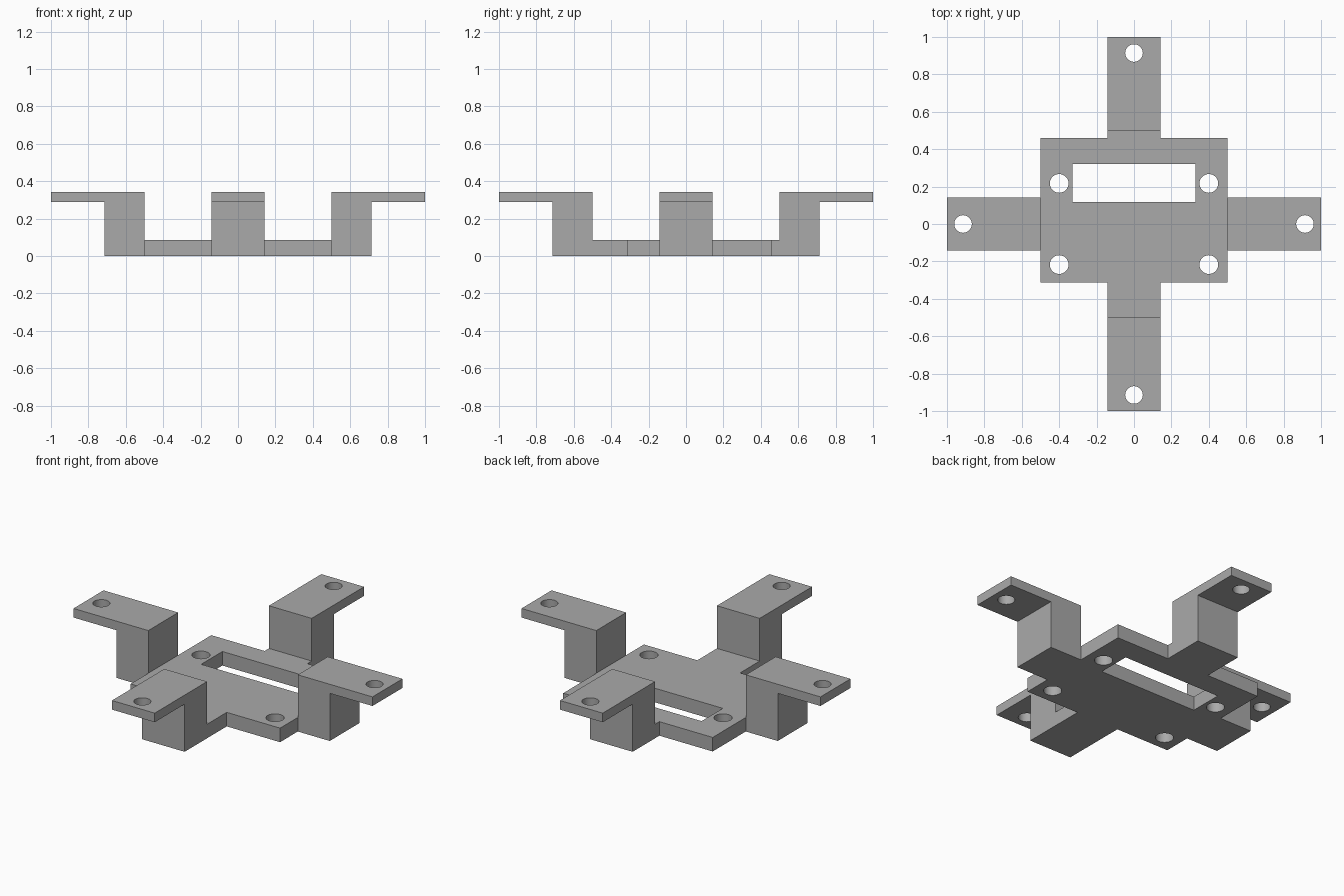
import bpy, bmesh, math
from mathutils import Matrix, Vector

if "Cube" in bpy.data.objects:
    bpy.data.objects.remove(bpy.data.objects["Cube"])

HALF_W, PLATE_T, LIP_Z, TOP_Z = 0.143, 0.085, 0.288, 0.343
INNER, OUTER = 0.5, 0.714

grey = bpy.data.materials.new("plain grey")
grey.diffuse_color = (0.4, 0.4, 0.4, 1)
grey.use_nodes = True
grey.node_tree.nodes["Principled BSDF"].inputs["Base Color"].default_value = grey.diffuse_color


def prism(name, outline, depth, matrix=Matrix()):
    """Extrude a closed 2D outline along z, then place it."""
    bm = bmesh.new()
    face = bm.faces.new([bm.verts.new((x, y, 0)) for x, y in outline])
    ext = bmesh.ops.extrude_face_region(bm, geom=[face])
    verts = [v for v in ext["geom"] if isinstance(v, bmesh.types.BMVert)]
    bmesh.ops.translate(bm, verts=verts, vec=(0, 0, depth))
    bmesh.ops.recalc_face_normals(bm, faces=bm.faces)
    bm.transform(matrix)
    mesh = bpy.data.meshes.new(name)
    bm.to_mesh(mesh)
    bm.free()
    mesh.materials.append(grey)
    obj = bpy.data.objects.new(name, mesh)
    bpy.context.collection.objects.link(obj)
    return obj


def combine(target, tool, operation):
    """Apply a boolean and discard the tool."""
    mod = target.modifiers.new("boolean", "BOOLEAN")
    mod.object, mod.operation, mod.solver = tool, operation, "EXACT"
    bpy.context.view_layer.objects.active = target
    bpy.ops.object.modifier_apply(modifier=mod.name)
    bpy.data.objects.remove(tool)


# Base plate with tongues reaching under the front and back arms
w, e, front, back = HALF_W, 0.5, -0.312, 0.459
bracket = prism("mounting_bracket", [
    (-e, front), (-w, front), (-w, -0.6), (w, -0.6), (w, front), (e, front),
    (e, back), (w, back), (w, 0.6), (-w, 0.6), (-w, back), (-e, back)], PLATE_T)

# Four stepped arms: upright block with a thin outward lip
arm_profile = [(INNER, 0), (OUTER, 0), (OUTER, LIP_Z), (1, LIP_Z), (1, TOP_Z), (INNER, TOP_Z)]
upright = Matrix.Translation((0, HALF_W, 0)) @ Matrix.Rotation(math.pi / 2, 4, "X")
for i in range(4):
    turn = Matrix.Rotation(i * math.pi / 2, 4, "Z")
    combine(bracket, prism("arm", arm_profile, 2 * HALF_W, turn @ upright), "UNION")

# Rectangular window in the plate
below = Matrix.Translation((0, 0, -0.1))
window = [(-0.329, 0.118), (0.329, 0.118), (0.329, 0.321), (-0.329, 0.321)]
combine(bracket, prism("window_cutter", window, 0.3, below), "DIFFERENCE")

# Screw holes: one per lip, four in the plate
holes = [(0.914, 0, 0.047), (-0.914, 0, 0.047), (0, 0.914, 0.047), (0, -0.914, 0.047)]
holes += [(sx * 0.4, sy * 0.217, 0.05) for sx in (-1, 1) for sy in (-1, 1)]
for x, y, r in holes:
    ring = [(x + r * math.cos(a * math.pi / 24), y + r * math.sin(a * math.pi / 24))
            for a in range(48)]
    combine(bracket, prism("hole_cutter", ring, 0.6, below), "DIFFERENCE")

# Smooth hole walls, crisp edges elsewhere
bpy.ops.object.select_all(action="DESELECT")
bracket.select_set(True)
bpy.context.view_layer.objects.active = bracket
bpy.ops.object.shade_smooth_by_angle(angle=math.radians(30))
